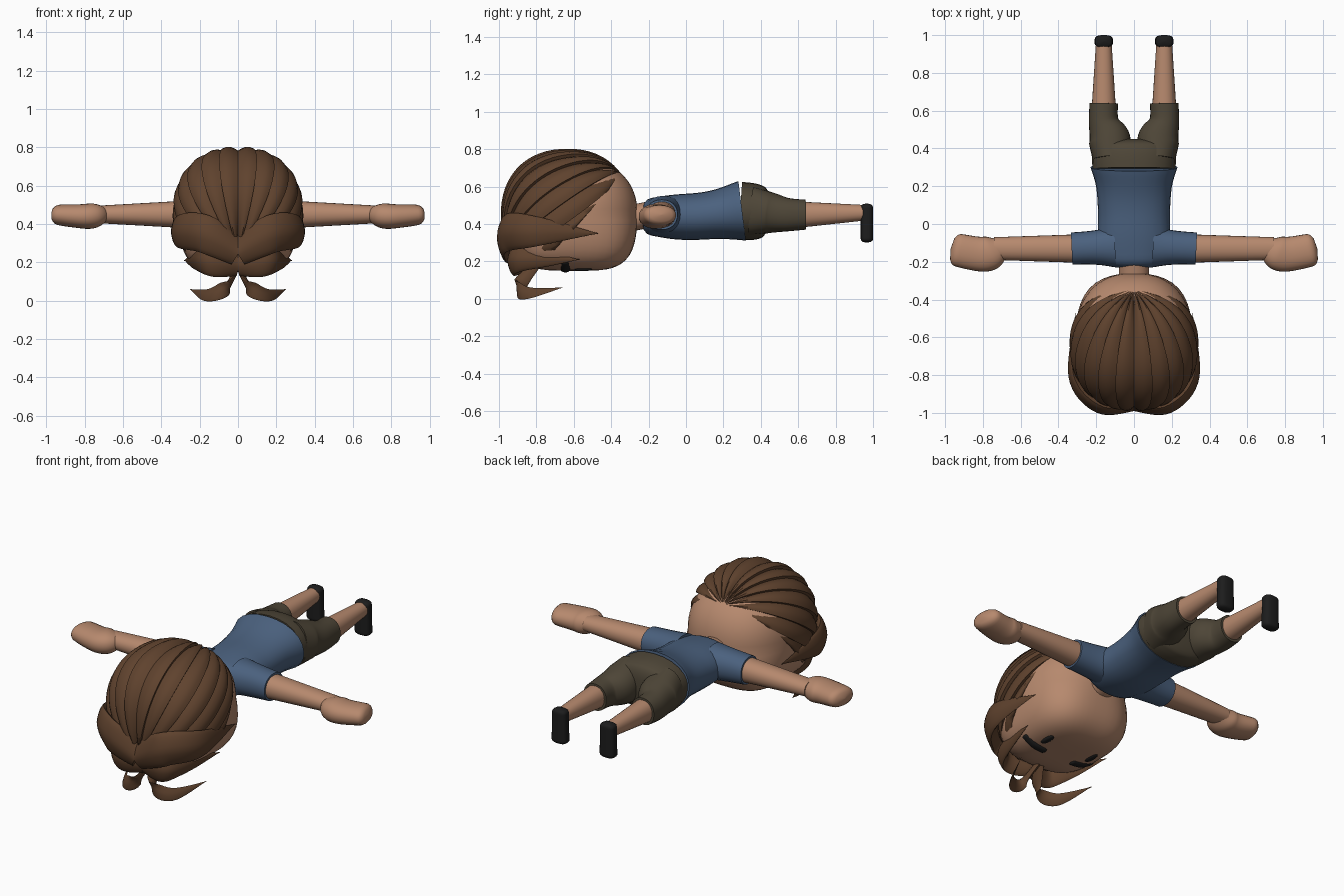
import bpy, bmesh
from math import sin, cos, pi, radians, sqrt
from mathutils import Vector

if "Cube" in bpy.data.objects:
    bpy.data.objects.remove(bpy.data.objects["Cube"])

X, Y, Z = Vector((1, 0, 0)), Vector((0, 1, 0)), Vector((0, 0, 1))


def material(name, red, green, blue):
    mat = bpy.data.materials.new(name)
    mat.use_nodes = True
    mat.diffuse_color = (red, green, blue, 1)
    shader = mat.node_tree.nodes["Principled BSDF"]
    shader.inputs["Base Color"].default_value = mat.diffuse_color
    return mat


skin = material("warm skin", 0.47, 0.25, 0.155)
hair = material("brown hair", 0.115, 0.055, 0.027)
blue_cloth = material("blue cloth", 0.07, 0.12, 0.21)
olive_cloth = material("olive cloth", 0.075, 0.06, 0.038)
black = material("black", 0.012, 0.012, 0.012)


def finish(name, bm, mat):
    """Turn the mesh into a named, coloured object with smooth shading."""
    bmesh.ops.recalc_face_normals(bm, faces=bm.faces)
    mesh = bpy.data.meshes.new(name)
    bm.to_mesh(mesh)
    bm.free()
    mesh.materials.append(mat)
    part = bpy.data.objects.new(name, mesh)
    bpy.context.collection.objects.link(part)
    bpy.ops.object.select_all(action="DESELECT")
    part.select_set(True)
    bpy.context.view_layer.objects.active = part
    bpy.ops.object.shade_smooth_by_angle(angle=radians(35))
    return part


def blend(values, t):
    """Smooth value at t (from 0 to 1) along evenly spaced values."""
    last = len(values) - 1
    if last == 0:
        return values[0]
    i = min(int(t * last), last - 1)
    t = t * last - i
    before, a, b, after = (values[max(i - 1, 0)], values[i], values[i + 1],
                           values[min(i + 2, last)])
    slope_a, slope_b = (b - before) / 2, (after - a) / 2
    ease = t * t * (3 - 2 * t)
    return (a + (b - a) * ease + slope_a * t * (1 - t) ** 2
            - slope_b * t * t * (1 - t))


def rounding(t, length):
    """Shrink factor that rounds off an end over the given length."""
    return sqrt(max(1 - (1 - t / length) ** 2, 0.001)) if t < length else 1


def tube(name, mat, path, widths, depths, across=X, power=2.2,
         start=0, end=0, side=1, sides=24, steps=24):
    """Sweep a soft-cornered section along a path; start and end round the tips."""
    path = [Vector(p) for p in path]
    bm = bmesh.new()
    rings = []
    for k in range(steps + 1):
        t = k / steps
        centre = blend(path, t)
        run = blend(path, min(t + 0.02, 1)) - blend(path, max(t - 0.02, 0))
        run.normalize()
        u = (across - run * across.dot(run)).normalized()
        v = run.cross(u)
        shrink = rounding(t, start) * rounding(1 - t, end)
        u *= max(blend(widths, t) * shrink, 0.002)
        v *= max(blend(depths, t) * shrink, 0.001)
        ring = []
        for i in range(sides):
            c, s = cos(2 * pi * i / sides), sin(2 * pi * i / sides)
            reach = (abs(c) ** power + abs(s) ** power) ** (-1 / power)
            p = centre + (u * c + v * s) * reach
            ring.append(bm.verts.new((p.x * side, p.y, p.z)))
        rings.append(ring)
    for a, b in zip(rings, rings[1:]):
        for i in range(sides):
            bm.faces.new((a[i - 1], a[i], b[i], b[i - 1]))
    bm.faces.new(rings[0])
    bm.faces.new(rings[-1])
    return finish(name, bm, mat)


def swell_out(direction, power):
    return direction * sum(abs(q) ** power for q in direction) ** (-1 / power)


def blob(name, mat, centre, size, flatness=0):
    """Soft ellipsoid whose underside grows boxier with flatness."""
    bm = bmesh.new()
    bmesh.ops.create_uvsphere(bm, u_segments=48, v_segments=32, radius=1)
    for v in bm.verts:
        power = 2.3 + flatness * max(-v.co.z, 0)
        v.co = Vector(centre) + swell_out(v.co, power) * Vector(size)
    return finish(name, bm, mat)


# Head with a flattened face, and the neck
blob("head", skin, (0, -0.6, 0.45), (0.31, 0.34, 0.3), flatness=1.5)
tube("neck", skin, [(0, -0.3, 0.43), (0, -0.2, 0.45)], [0.08], [0.07])

# Shirt and the seat of the shorts
tube("shirt", blue_cloth, [(0, -0.24, 0.44), (0, 0.05, 0.44), (0, 0.3, 0.47)],
     [0.16, 0.19, 0.19, 0.2, 0.23], [0.09, 0.12, 0.13, 0.16], start=0.12)
tube("shorts_seat", olive_cloth, [(0, 0.29, 0.47), (0, 0.45, 0.46)],
     [0.22, 0.22, 0.2], [0.155, 0.15, 0.12], end=0.3)

for word, side in (("left", 1), ("right", -1)):
    # Sleeve, arm and mitten hand
    tube(word + "_sleeve", blue_cloth, [(0.1, -0.12, 0.45), (0.33, -0.13, 0.45)],
         [0.11, 0.09, 0.085], [0.1, 0.08], Y, side=side)
    tube(word + "_arm", skin, [(0.3, -0.13, 0.45), (0.74, -0.13, 0.45)],
         [0.075, 0.06], [0.07, 0.045], Y, side=side)
    tube(word + "_hand", skin,
         [(0.7, -0.13, 0.45), (0.8, -0.16, 0.44), (0.97, -0.13, 0.45)],
         [0.055, 0.09, 0.09, 0.085], [0.04, 0.065, 0.06, 0.05], Y,
         end=0.15, side=side)

    # Shorts leg, bare leg and shoe
    tube(word + "_shorts_leg", olive_cloth,
         [(0.12, 0.35, 0.47), (0.13, 0.45, 0.46), (0.16, 0.54, 0.45), (0.16, 0.64, 0.45)],
         [0.1, 0.11, 0.08, 0.075], [0.13, 0.11, 0.09, 0.08], side=side)
    tube(word + "_leg", skin, [(0.16, 0.6, 0.45), (0.16, 0.95, 0.46)],
         [0.065, 0.042], [0.07, 0.042], side=side)
    tube(word + "_shoe", black, [(0.16, 0.967, 0.3), (0.16, 0.967, 0.51)],
         [0.05, 0.045], [0.033], power=3, start=0.15, end=0.15, side=side)

    # Eyes run along the face, brows run across it
    blob(word + "_eye", black, (0.155 * side, -0.55, 0.163), (0.02, 0.05, 0.015))
    tube(word + "_brow", black,
         [(0.09, -0.645, 0.155), (0.17, -0.645, 0.165), (0.24, -0.645, 0.205)],
         [0.025], [0.015], Y, start=0.15, end=0.15, side=side)

    # Fringe: large swept lock, lower lock and a loose curl
    tube(word + "_fringe_lock", hair,
         [(0, -0.95, 0.25), (0.18, -0.96, 0.35), (0.32, -0.8, 0.36), (0.31, -0.47, 0.35)],
         [0.07, 0.1, 0.08, 0], [0.04, 0.04, 0], Z, power=1.5, side=side)
    tube(word + "_lower_lock", hair,
         [(0, -0.89, 0.19), (0.18, -0.9, 0.21), (0.28, -0.57, 0.21)],
         [0.06, 0.08, 0.05, 0], [0.035, 0.03, 0], Z, power=1.5, side=side)
    tube(word + "_curl", hair,
         [(0, -0.8, 0.19), (0.06, -0.89, 0.07), (0.16, -0.85, 0.03), (0.25, -0.66, 0.06)],
         [0.03, 0.04, 0.035, 0], [0.015, 0.012, 0], Z - X / 2, power=1.5, side=side)

# Hair cap: overlapping strands swept from the nape over the crown to the brow
strands, spread, steps = 8, radians(130), 28
centre, size = Vector((0, -0.64, 0.46)), Vector((0.338, 0.348, 0.342))
tilt = radians(36)
axis = Y * cos(tilt) + Z * sin(tilt)
up = Z * cos(tilt) - Y * sin(tilt)
half = [((i + s / 4) / strands * spread, 0.945 + 0.065 * sin(s * 0.55))
        for i in range(strands) for s in range(5)]
bm = bmesh.new()
grid = []
for phi, swell in [(-a, r) for a, r in reversed(half)] + half[1:]:
    column = []
    for j in range(steps + 1):
        t = pi * (0.02 + 0.96 * j / steps)
        d = axis * cos(t) + (up * cos(phi) + X * sin(phi)) * sin(t)
        column.append(bm.verts.new(centre + swell_out(d, 2.2) * swell * size))
    grid.append(column)
for a, b in zip(grid, grid[1:]):
    for j in range(steps):
        bm.faces.new((a[j], a[j + 1], b[j + 1], b[j]))
# Slanted hairline from nape to temple
bmesh.ops.bisect_plane(bm, geom=bm.verts[:] + bm.edges[:] + bm.faces[:],
                       plane_co=(0, -0.6, 0.375), plane_no=Y - Z * 0.9,
                       clear_outer=True)
cap = finish("hair_cap", bm, hair)
rim = cap.modifiers.new("thickness", "SOLIDIFY")
rim.thickness = 0.025
